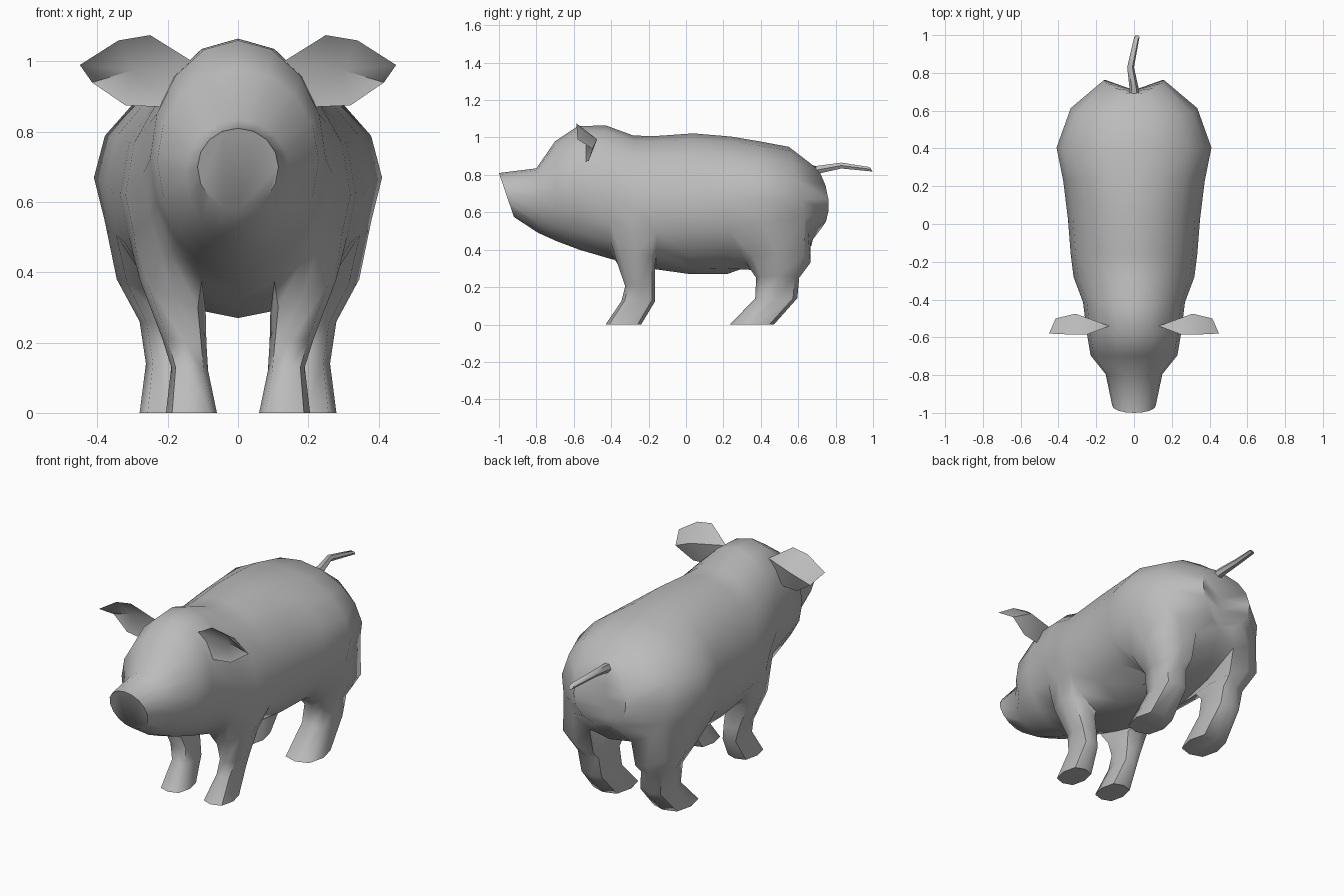
import bpy, bmesh, math
from mathutils import Vector

if "Cube" in bpy.data.objects:
    bpy.data.objects.remove(bpy.data.objects["Cube"])

grey = bpy.data.materials.new("grey_skin")
grey.diffuse_color = (0.5, 0.5, 0.5, 1)
grey.use_nodes = True
grey.node_tree.nodes["Principled BSDF"].inputs["Base Color"].default_value = grey.diffuse_color


def finish(bm, name, mirror=True, angle=55):
    """Mirror the half mesh, fix normals, smooth it and link it."""
    if mirror:
        bmesh.ops.mirror(bm, geom=bm.verts[:] + bm.edges[:] + bm.faces[:],
                         axis='X', merge_dist=0.0005)
        bmesh.ops.remove_doubles(bm, verts=bm.verts[:], dist=0.0005)
    bmesh.ops.recalc_face_normals(bm, faces=bm.faces[:])
    me = bpy.data.meshes.new(name)
    bm.to_mesh(me)
    bm.free()
    me.materials.append(grey)
    ob = bpy.data.objects.new(name, me)
    bpy.context.collection.objects.link(ob)
    bpy.ops.object.select_all(action='DESELECT')
    ob.select_set(True)
    bpy.context.view_layer.objects.active = ob
    bpy.ops.object.shade_smooth_by_angle(angle=math.radians(angle))
    return ob


# Body sections, snout to rump:
# y at top, y at bottom, top z, bottom z, half width, z of widest point, side bulge
SECTIONS = [
    (-1.00, -0.92, 0.81, 0.575, 0.115, 0.70, 0),
    (-0.80, -0.79, 0.835, 0.49, 0.15, 0.68, 0),
    (-0.70, -0.69, 0.98, 0.445, 0.23, 0.72, 0),
    (-0.58, -0.57, 1.06, 0.40, 0.25, 0.72, 0),
    (-0.43, -0.40, 1.065, 0.35, 0.27, 0.68, 0),
    (-0.28, -0.28, 1.01, 0.325, 0.32, 0.62, 0),
    (-0.16, -0.16, 1.008, 0.295, 0.335, 0.62, 0),
    (0.04, 0.02, 1.022, 0.27, 0.35, 0.62, 0),
    (0.24, 0.22, 1.005, 0.27, 0.375, 0.65, 0),
    (0.39, 0.42, 0.98, 0.34, 0.41, 0.67, 0),
    (0.55, 0.67, 0.95, 0.42, 0.335, 0.67, 0),
    (0.65, 0.69, 0.86, 0.50, 0.16, 0.67, 0.09),
]
K = 8  # segments from the spine to the belly line

# Leg rings: inner z, outer z, front y, back y, inner x, outer x
LEGS = {
    4: [(0.29, 0.38, -0.37, -0.165, 0.092, 0.28),
        (0.20, 0.21, -0.325, -0.165, 0.09, 0.215),
        (0.12, 0.13, -0.345, -0.165, 0.085, 0.19),
        (0.0, 0.0, -0.43, -0.24, 0.06, 0.205)],
    8: [(0.28, 0.38, 0.32, 0.665, 0.10, 0.345),
        (0.24, 0.26, 0.375, 0.605, 0.11, 0.28),
        (0.14, 0.14, 0.37, 0.595, 0.10, 0.262),
        (0.0, 0.0, 0.235, 0.47, 0.09, 0.28)],
}

bm = bmesh.new()
rings = []
for yt, yb, top, bot, w, zw, bulge in SECTIONS:
    ring = []
    for k in range(K + 1):
        a = math.pi * k / K
        s, c = math.sin(a), math.cos(a)
        x = 0 if k in (0, K) else w * s
        z = zw + c * ((top - zw) if c > 0 else (zw - bot))
        f = (top - z) / (top - bot)
        ring.append(bm.verts.new((x, yt + (yb - yt) * f + bulge * s, z)))
    rings.append(ring)

# Body skin, leaving a hole at each leg
for i in range(len(rings) - 1):
    for k in range(K):
        if k in (5, 6) and any(i in (s, s + 1) for s in LEGS):
            continue
        a, b = rings[i], rings[i + 1]
        bm.faces.new((a[k], a[k + 1], b[k + 1], b[k]))

# Flat snout disc
bm.faces.new(rings[0])

# Rump with a cleft along the centre line
last = rings[-1]
cleft = [last[0]] + [bm.verts.new((0, 0.69 + 0.02 * math.sin(math.pi * k / K), last[k].co.z))
                     for k in range(1, K)] + [last[K]]
for k in range(K):
    face = [last[k], last[k + 1]]
    face += [v for v in (cleft[k + 1], cleft[k]) if v not in face]
    bm.faces.new(face)

# Legs grow from the edge of each hole
# (along, across): 0 = front / inner, 1 = back / outer, corners drawn in
CORNERS = [(0.1, 0.88), (0, 0.5), (0.1, 0.12), (0.5, 0),
           (0.9, 0.12), (1, 0.5), (0.9, 0.88), (0.5, 1)]
for s, leg in LEGS.items():
    prev = [rings[s][5], rings[s][6], rings[s][7], rings[s + 1][7],
            rings[s + 2][7], rings[s + 2][6], rings[s + 2][5], rings[s + 1][5]]
    for zi, zo, y0, y1, x0, x1 in leg:
        ring = [bm.verts.new((x0 + (x1 - x0) * u, y0 + (y1 - y0) * t, zi + (zo - zi) * u))
                for t, u in CORNERS]
        for j in range(8):
            n = (j + 1) % 8
            bm.faces.new((prev[j], prev[n], ring[n], ring[j]))
        prev = ring
    bm.faces.new(prev)  # sole
finish(bm, "body")

# Ears: cupped leaves, one rim with a back and a hollow front
RIM = [(0.13, -0.54, 1.0), (0.25, -0.585, 1.075), (0.34, -0.585, 1.06), (0.45, -0.58, 0.99),
       (0.415, -0.50, 0.94), (0.32, -0.52, 0.875), (0.20, -0.54, 0.87)]
bm = bmesh.new()
rim = [bm.verts.new(p) for p in RIM]
for centre in ((0.31, -0.475, 0.99), (0.30, -0.51, 0.975)):
    c = bm.verts.new(centre)
    for j in range(len(rim)):
        bm.faces.new((rim[j], rim[(j + 1) % len(rim)], c))
finish(bm, "ears")

# Tail: thin bent tube
bm = bmesh.new()
prev = None
for x, y, z, r in ((0, 0.64, 0.815, 0.03), (0, 0.72, 0.83, 0.024), (-0.018, 0.83, 0.85, 0.018),
                   (0.015, 0.99, 0.83, 0.014)):
    ring = [bm.verts.new((x + r * math.cos(a), y + (0.01 * -math.sin(a) if y > 0.9 else 0),
                          z + r * math.sin(a))) for a in [math.tau * j / 6 for j in range(6)]]
    if prev:
        for j in range(6):
            n = (j + 1) % 6
            bm.faces.new((prev[j], prev[n], ring[n], ring[j]))
    else:
        bm.faces.new(ring)
    prev = ring
bm.faces.new(prev)
finish(bm, "tail", mirror=False)
